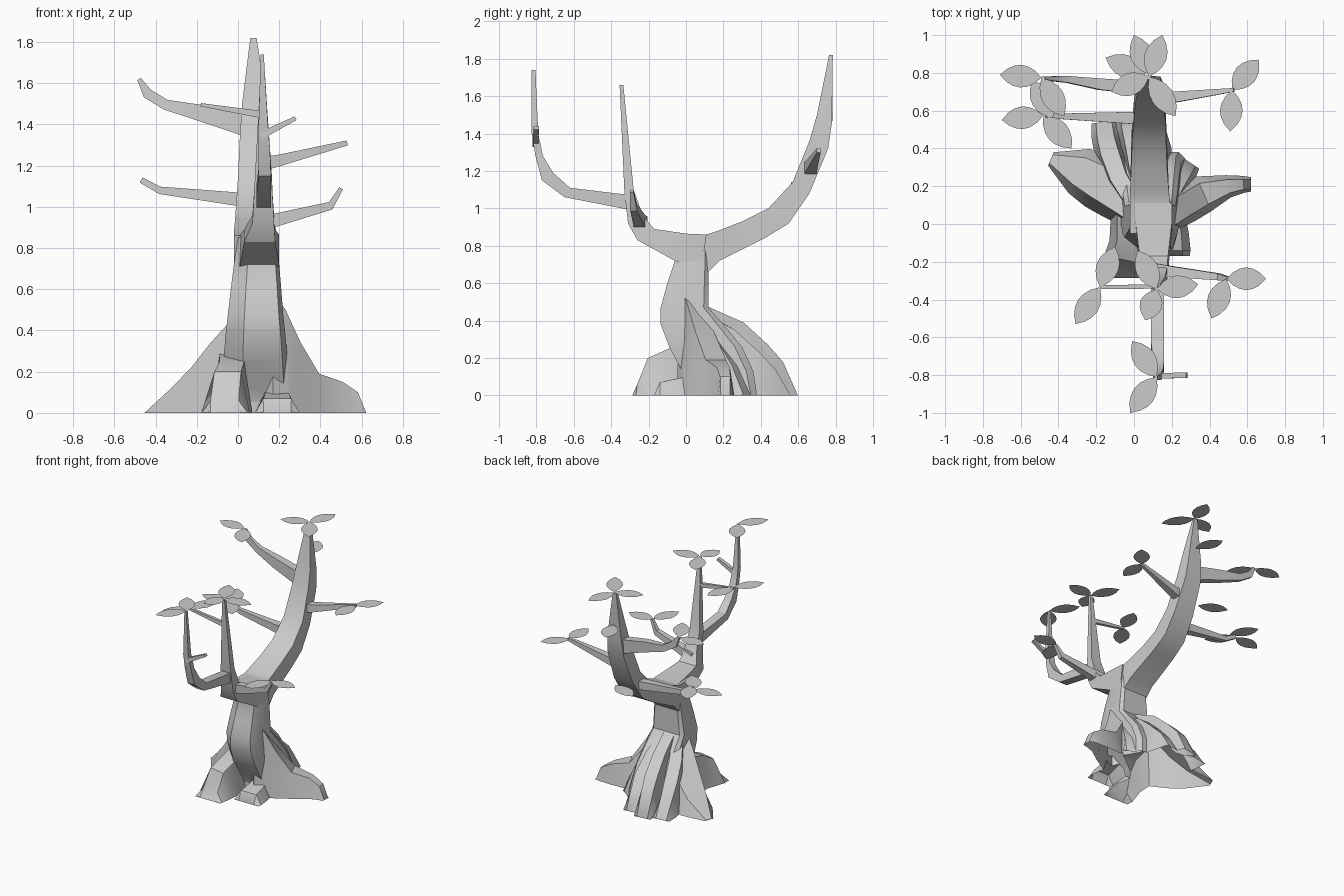
import bpy, bmesh, math
from mathutils import Vector

cube = bpy.data.objects.get("Cube")
if cube:
    bpy.data.objects.remove(cube)


def material(name, value):
    m = bpy.data.materials.new(name)
    m.use_nodes = True
    color = (value, value, value, 1)
    m.diffuse_color = color
    m.node_tree.nodes["Principled BSDF"].inputs["Base Color"].default_value = color
    return m


GREY = material("soft grey", 0.6)
BURIED = -0.1


def add_mesh(name, verts, faces):
    me = bpy.data.meshes.new(name)
    me.from_pydata([tuple(v) for v in verts], [], faces)
    me.materials.append(GREY)
    ob = bpy.data.objects.new(name, me)
    bpy.context.collection.objects.link(ob)
    return ob


def smooth(ob):
    bpy.ops.object.select_all(action="DESELECT")
    ob.select_set(True)
    bpy.context.view_layer.objects.active = ob
    bpy.ops.object.shade_smooth_by_angle(angle=math.radians(32))


def loft(name, rings):
    """Skin equal rings of points into a closed limb."""
    n = len(rings[0])
    faces = [tuple(range(n)), tuple(range(len(rings) * n - 1, len(rings) * n - n - 1, -1))]
    for r in range(len(rings) - 1):
        for i in range(n):
            j = (i + 1) % n
            faces.append((r * n + i, r * n + n + i, r * n + n + j, r * n + j))
    ob = add_mesh(name, [p for ring in rings for p in ring], faces)
    bm = bmesh.new()
    bm.from_mesh(ob.data)
    bmesh.ops.recalc_face_normals(bm, faces=bm.faces)
    bm.to_mesh(ob.data)
    bm.free()
    smooth(ob)
    return ob


def trunk(name, levels):
    """Horizontal chamfered rectangles: z, x0, x1, y0, y1."""
    rings = []
    for z, x0, x1, y0, y1 in levels:
        a, c, b, e = (x1 - x0) * 0.3, (x1 - x0) * 0.08, (y1 - y0) * 0.25, (y1 - y0) * 0.1
        rings.append([(x0 + a, y0, z), (x1 - c, y0, z), (x1, y0 + b, z), (x1, y1 - e, z),
                      (x1 - c, y1, z), (x0 + c, y1, z), (x0, y1 - e, z), (x0, y0 + b, z)])
    return loft(name, rings)


def limb(name, under, over, widths):
    """Main limb from its lower and upper (y, z) edges and its x range."""
    rings = []
    for (ya, za), (yb, zb), (x0, x1) in zip(under, over, widths):
        rings.append([(x0, ya, za), (x1, ya, za), (x1, yb, zb), (x0, yb, zb)])
    loft(name, rings)


def branch(name, path):
    """Square side branch: x, y, z, half depth, half height."""
    rings = []
    pts = [Vector(p[:3]) for p in path]
    for i, (p, spec) in enumerate(zip(pts, path)):
        t = pts[min(i + 1, len(pts) - 1)] - pts[max(i - 1, 0)]
        up = t.cross(Vector((0, 1, 0))).normalized() * spec[4]
        side = Vector((0, spec[3], 0))
        rings.append([p - side - up, p + side - up, p + side + up, p - side + up])
    loft(name, rings)


def root(name, path):
    """Ground-hugging root: x, y, crest height, half width."""
    rings = []
    for i, (x, y, top, w) in enumerate(path):
        a, b = path[max(i - 1, 0)], path[min(i + 1, len(path) - 1)]
        side = Vector((a[1] - b[1], b[0] - a[0], 0)).normalized() * w
        c, low, up = Vector((x, y, 0)), Vector((0, 0, BURIED)), Vector((0, 0, max(top, 0.004)))
        rings.append([c - side + low, c + side + low, c + side, c + side * 0.6 + up,
                      c - side * 0.6 + up, c - side])
    return loft(name, rings)


def merge_base(body, parts):
    """Fuse the roots into the trunk and cut it open at the ground."""
    for part in parts:
        mod = body.modifiers.new(part.name, "BOOLEAN")
        mod.operation, mod.solver, mod.object = "UNION", "EXACT", part
    bpy.context.view_layer.update()
    fused = bpy.data.meshes.new_from_object(body.evaluated_get(bpy.context.evaluated_depsgraph_get()))
    body.modifiers.clear()
    body.data = fused
    for part in parts:
        bpy.data.objects.remove(part)
    bm = bmesh.new()
    bm.from_mesh(fused)
    bmesh.ops.bisect_plane(bm, geom=bm.verts[:] + bm.edges[:] + bm.faces[:],
                           plane_co=(0, 0, 0.0005), plane_no=(0, 0, 1), clear_inner=True)
    bm.to_mesh(fused)
    bm.free()
    smooth(body)


def leaves(name, base, z, tips, width=0.06):
    """Flat pointed leaves fanning out from one base point."""
    verts, faces = [], []
    for tip in tips:
        start, end = Vector((*base, z)), Vector((*tip, z))
        d = end - start
        side = Vector((-d.y, d.x, 0)).normalized() * width
        steps = [i / 6 for i in range(7)]
        bulge = [side * max(math.sin(math.pi * t), 0) ** 0.8 for t in steps]
        row = [start + d * t + s for t, s in zip(steps, bulge)]
        row += [start + d * t - s for t, s in list(zip(steps, bulge))[-2:0:-1]]
        faces.append(tuple(range(len(verts) + len(row) - 1, len(verts) - 1, -1)))
        verts += row
        z += 0.002
    add_mesh(name, verts, faces)


# Trunk, leaning forward above its spreading foot
body = trunk("trunk_and_roots", [
    (BURIED, -.13, .27, .05, .38), (0, -.13, .27, .05, .38), (.13, -.1, .25, -.02, .36),
    (.26, -.07, .24, -.09, .3), (.38, -.06, .23, -.135, .2), (.47, -.05, .22, -.135, .12),
    (.6, -.035, .21, -.1, .12), (.72, -.02, .2, -.06, .12), (.85, -.02, .18, -.08, .12)])

# Roots
roots = [
    root("right_root", [(.05, .03, .5, .09), (-.08, .15, .34, .14), (-.18, .22, .22, .15),
                        (-.29, .28, .12, .13), (-.44, .345, 0, .04)]),
    root("left_root", [(.14, -.01, .6, .05), (.2, .04, .5, .08), (.27, .1, .34, .1),
                       (.37, .16, .19, .1), (.5, .2, .15, .06), (.58, .21, .1, .045), (.62, .21, 0, .04)]),
    root("front_root", [(-.04, .1, .3, .08), (-.03, -.09, .25, .1), (-.05, -.19, .2, .11),
                        (-.065, -.25, .06, .115), (-.065, -.285, 0, .115)]),
    root("small_front_root", [(.18, .1, .12, .08), (.19, -.05, .09, .1), (.19, -.14, .07, .11),
                              (.19, -.17, 0, .11)]),
    root("left_rear_root", [(.16, .05, .44, .07), (.2, .18, .3, .08), (.25, .27, .16, .08),
                            (.29, .33, 0, .07)])]
for side, spread, drop in (("right", -.13, .05), ("middle", 0, 0), ("left", .12, .04)):
    roots.append(root("back_root_" + side, [
        (.07 + spread * .3, .02, .5 - drop, .07), (.06 + spread * .5, .12, .47 - drop, .07),
        (.02 + spread * .8, .3 - drop, .39 - drop, .075), (0 + spread, .43 - drop, .27 - drop, .08),
        (-.02 + spread, .51 - drop, .18 - drop, .075), (-.03 + spread, .59 - drop, 0, .07)]))
merge_base(body, roots)

# Main limbs
limb("back_limb",
     [(.0, .66), (.12, .66), (.18, .72), (.42, .84), (.55, .92), (.66, 1.08), (.76, 1.32), (.78, 1.46), (.785, 1.82)],
     [(-.05, .86), (.11, .86), (.17, .88), (.3, .93), (.44, 1.0), (.57, 1.14), (.66, 1.36), (.7, 1.5), (.765, 1.82)],
     [(-.02, .19), (-.02, .19), (-.02, .185), (-.015, .175), (-.01, .17), (0, .165), (.01, .15), (.02, .14), (.06, .09)])
limb("front_limb",
     [(.08, .66), (-.06, .72), (-.26, .83), (-.31, .92), (-.33, 1.1), (-.355, 1.66)],
     [(.11, .86), (.0, .865), (-.17, .89), (-.23, .96), (-.28, 1.1), (-.335, 1.66)],
     [(0, .2), (.01, .2), (.03, .18), (.07, .175), (.08, .165), (.11, .13)])
limb("outer_front_limb",
     [(-.28, .99), (-.34, 1.0), (-.65, 1.06), (-.77, 1.15), (-.805, 1.28), (-.825, 1.4), (-.825, 1.74)],
     [(-.28, 1.06), (-.33, 1.075), (-.62, 1.11), (-.71, 1.19), (-.765, 1.28), (-.79, 1.4), (-.805, 1.74)],
     [(.09, .16)] * 3 + [(.1, .16), (.1, .155), (.1, .145), (.11, .125)])

# Side branches
branch("upper_right_branch", [(.06, .72, 1.39, .035, .055), (-.18, .74, 1.455, .03, .04),
                              (-.35, .765, 1.495, .018, .025), (-.44, .77, 1.55, .012, .025),
                              (-.48, .772, 1.62, .01, .01)])
branch("lower_right_branch", [(.06, .56, 1.03, .035, .035), (-.38, .57, 1.08, .015, .018),
                              (-.47, .575, 1.13, .012, .014)])
branch("back_left_branch", [(.1, .66, 1.205, .035, .035), (.2, .67, 1.225, .03, .028),
                            (.53, .71, 1.31, .01, .012)])
branch("front_left_branch", [(.1, -.24, .92, .035, .035), (.18, -.25, .935, .03, .032),
                             (.45, -.28, 1.005, .018, .02), (.5, -.29, 1.09, .01, .01)])
branch("front_right_branch", [(.13, -.33, 1.445, .012, .018), (-.18, -.335, 1.495, .01, .008)])
branch("outer_twig", [(.11, -.805, 1.345, .015, .018), (.28, -.8, 1.43, .014, .01)])

# Leaf clusters at the branch ends
leaves("back_limb_leaves", (.08, .78), 1.82, [(.15, 1), (-.12, .7), (.22, .57)])
leaves("back_limb_middle_leaf", (.08, .79), 1.57, [(0, 1)])
leaves("back_limb_low_leaf", (.06, .79), 1.1, [(-.15, .88)])
leaves("upper_right_leaves", (-.49, .775), 1.62, [(-.71, .79), (-.37, .57)])
leaves("lower_right_leaves", (-.48, .575), 1.13, [(-.7, .55), (-.33, .4)])
leaves("inner_right_leaf", (-.43, .56), 1.14, [(-.54, .76)])
leaves("back_left_leaves", (.52, .71), 1.31, [(.66, .87), (.51, .49)])
leaves("front_limb_leaves", (.12, -.345), 1.66, [(.34, -.32), (.02, -.14), (.06, -.51)])
leaves("front_right_leaves", (-.18, -.335), 1.5, [(-.1, -.12), (-.31, -.53)])
leaves("front_left_leaves", (.49, -.29), 1.09, [(.7, -.29), (.41, -.5)])
leaves("outer_limb_leaves", (.12, -.81), 1.74, [(-.01, -.62), (-.02, -1)])
